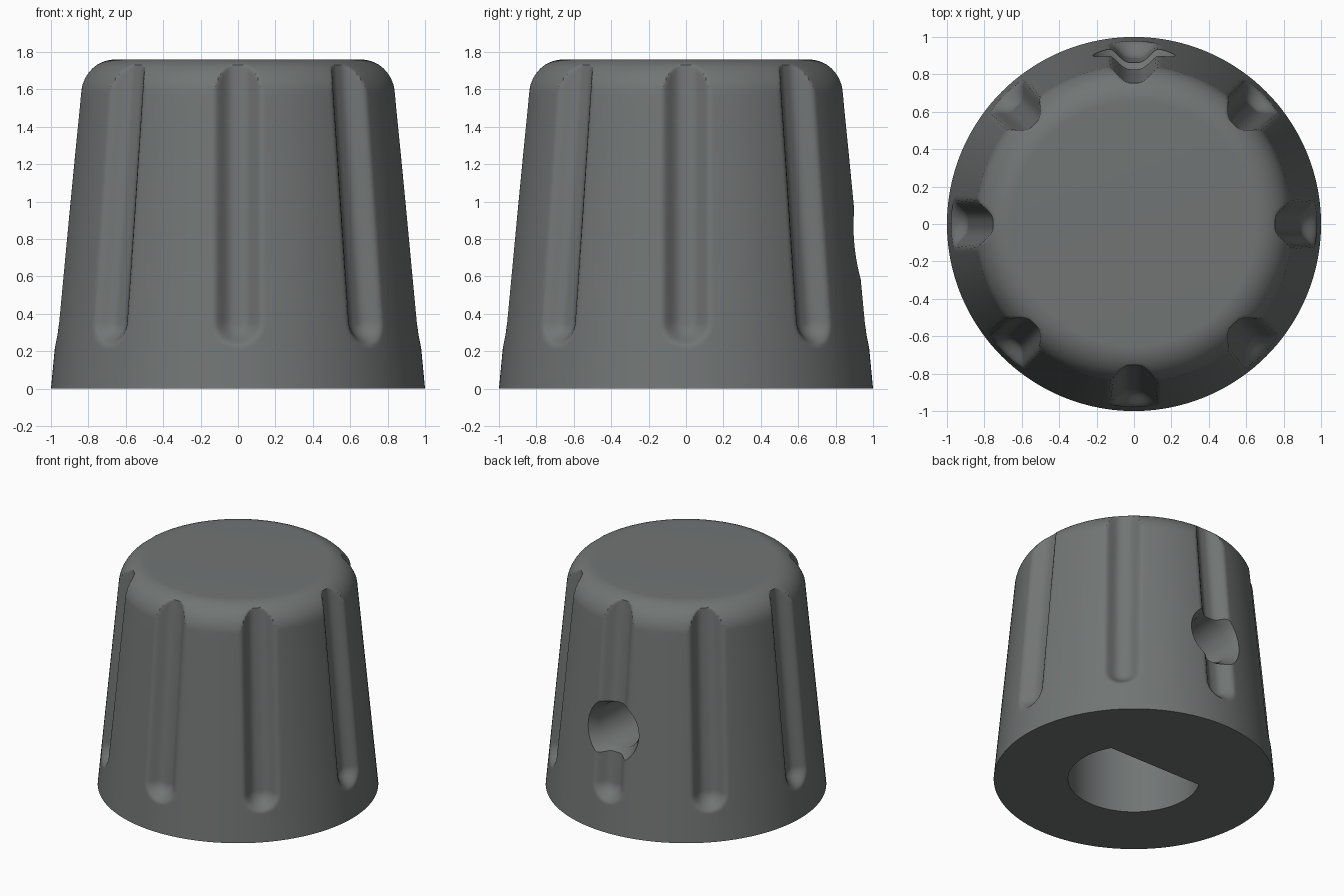
import bpy, bmesh, math
from math import sin, cos, pi, tau, hypot

if "Cube" in bpy.data.objects:
    bpy.data.objects.remove(bpy.data.objects["Cube"])

HEIGHT, FILLET = 1.76, 0.2
TILT = math.radians(5.43)
SLOPE = math.tan(TILT)
GROOVES, G_WIDTH, G_DEPTH, G_END = 8, 0.135, 0.082, 0.355


def cone(z):
    return 1.0 - SLOPE * z


def groove_depth(s, z):
    """Rounded trough with soft lips and a ball-shaped lower end."""
    d = hypot(s, min(0.0, z - G_END))
    if d >= G_WIDTH:
        return 0.0
    return G_DEPTH * 0.5 * (1 + cos(pi * (d / G_WIDTH) ** 1.6))


def loft(name, rings):
    """Closed solid from a stack of equal-length point rings."""
    bm = bmesh.new()
    rows = [[bm.verts.new(p) for p in ring] for ring in rings]
    n = len(rows[0])
    for a, b in zip(rows, rows[1:]):
        for i in range(n):
            j = (i + 1) % n
            bm.faces.new((a[i], a[j], b[j], b[i]))
    bm.faces.new(rows[0][::-1])
    bm.faces.new(rows[-1])
    bmesh.ops.recalc_face_normals(bm, faces=bm.faces)
    mesh = bpy.data.meshes.new(name)
    bm.to_mesh(mesh)
    bm.free()
    obj = bpy.data.objects.new(name, mesh)
    bpy.context.collection.objects.link(obj)
    return obj


# Side profile: tapered wall, then a tangent rounded shoulder
cz = HEIGHT - FILLET
z_tan = cz + FILLET * sin(TILT)
cr = cone(z_tan) - FILLET * cos(TILT)
zs = [0, 0.1, 0.18] + [0.2 + 0.0125 * i for i in range(17)]
zs += [0.4 + (z_tan - 0.4) * i / 14 for i in range(1, 14)]
profile = [(cone(z), z) for z in zs]
for i in range(25):
    a = TILT + (pi / 2 - TILT) * i / 24
    profile.append((cr + FILLET * cos(a), cz + FILLET * sin(a)))

# Angles within one sector, denser across the groove
sector = tau / GROOVES
half = 0.18
offsets = [-half + 2 * half * i / 22 for i in range(23)]
offsets += [half + (sector - 2 * half) * i / 8 for i in range(1, 8)]

# Knob body with eight grip grooves
rings = []
for r, z in profile:
    ring = []
    for g in range(GROOVES):
        for off in offsets:
            c = cone(z)
            rad = min(r, c - groove_depth(c * sin(off), z)) if abs(off) <= half else r
            a = g * sector + off
            ring.append((rad * cos(a), rad * sin(a), z))
    rings.append(ring)
knob = loft("knob_body", rings)

# D-shaped shaft bore, open at the bottom
BORE_R, FLAT_Y, BORE_TOP = 0.47, 0.234, 1.3
a0 = math.asin(FLAT_Y / BORE_R)
arc = [pi - a0 + (pi + 2 * a0) * i / 64 for i in range(65)]
bore = loft("bore_cutter", [[(BORE_R * cos(a), BORE_R * sin(a), z) for a in arc]
                            for z in (-0.1, BORE_TOP)])

# Set screw hole at the back, with a flared mouth
SCREW_Z = 0.78
screw = loft("screw_hole_cutter",
             [[(r * cos(tau * i / 64), y, SCREW_Z + r * sin(tau * i / 64)) for i in range(64)]
              for r, y in ((0.175, 0.0), (0.175, 0.82), (0.3325, 1.1))])

bpy.context.view_layer.objects.active = knob
knob.select_set(True)
for cutter in (bore, screw):
    cutter.hide_render = True
    mod = knob.modifiers.new("cut", 'BOOLEAN')
    mod.operation = 'DIFFERENCE'
    mod.solver = 'EXACT'
    mod.object = cutter
    bpy.ops.object.modifier_apply(modifier=mod.name)
    bpy.data.objects.remove(cutter, do_unlink=True)

# Single grey plastic
mat = bpy.data.materials.new("grey_plastic")
mat.diffuse_color = (0.165, 0.178, 0.175, 1)
mat.use_nodes = True
mat.node_tree.nodes["Principled BSDF"].inputs["Base Color"].default_value = mat.diffuse_color
knob.data.materials.clear()
knob.data.materials.append(mat)
for p in knob.data.polygons:
    p.material_index = 0
bpy.ops.object.shade_smooth_by_angle(angle=math.radians(32))
